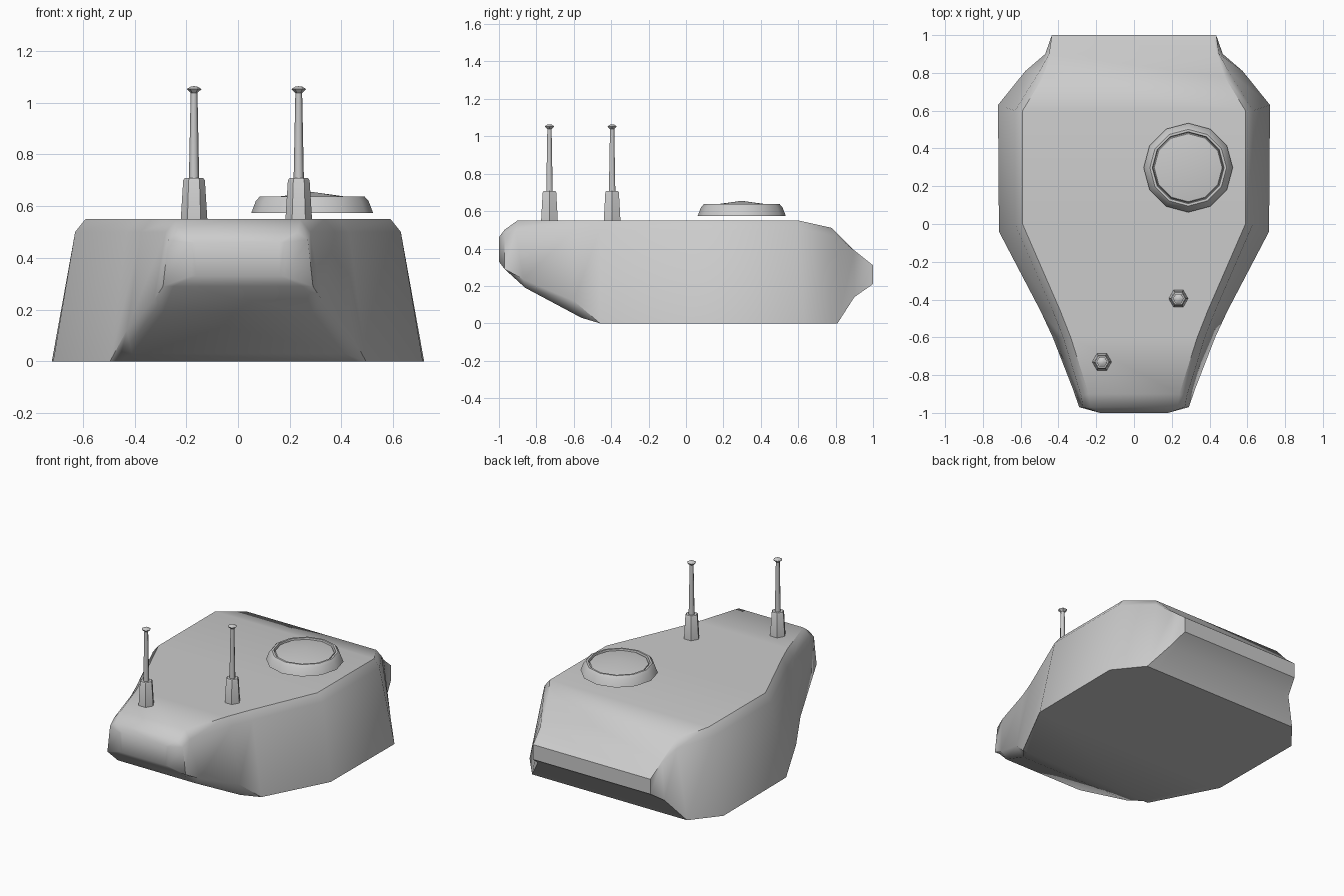
import bpy, bmesh, math

if "Cube" in bpy.data.objects:
    bpy.data.objects.remove(bpy.data.objects["Cube"])


def make_object(name, bm, angle):
    bmesh.ops.remove_doubles(bm, verts=bm.verts, dist=0.0005)
    bmesh.ops.recalc_face_normals(bm, faces=bm.faces)
    mesh = bpy.data.meshes.new(name)
    bm.to_mesh(mesh)
    bm.free()
    ob = bpy.data.objects.new(name, mesh)
    bpy.context.collection.objects.link(ob)
    bpy.ops.object.select_all(action='DESELECT')
    ob.select_set(True)
    bpy.context.view_layer.objects.active = ob
    bpy.ops.object.shade_smooth_by_angle(angle=math.radians(angle))
    return ob


def bridge(bm, a, b):
    n = len(a)
    for i in range(n):
        j = (i + 1) % n
        bm.faces.new((a[i], a[j], b[j], b[i]))


def lathe(name, profile, centre, sides, angle=35, phase=0.0):
    """Spin (radius, z) points about a vertical axis; radius 0 closes an end."""
    bm = bmesh.new()
    rings = []
    for r, z in profile:
        rings.append([bm.verts.new((centre[0] + r * math.cos(phase + 2 * math.pi * k / sides),
                                    centre[1] + r * math.sin(phase + 2 * math.pi * k / sides), z))
                      for k in range(sides)])
    for a, b in zip(rings, rings[1:]):
        bridge(bm, a, b)
    return make_object(name, bm, angle)


# Turret body: half sections from narrow front to wide back
# each is keel, lower edge, shoulder, roof edge as (x, y, z)
sections = [
    [(.16, -1.0, .33), (.18, -1.0, .33), (.18, -1.0, .46), (.16, -1.0, .46)],
    [(.25, -.97, .29), (.29, -.97, .29), (.27, -.97, .47), (.23, -.97, .50)],
    [(.29, -.86, .19), (.325, -.87, .235), (.28, -.91, .50), (.24, -.90, .55)],
    [(.41, -.56, .03), (.43, -.60, .12), (.375, -.60, .50), (.335, -.60, .55)],
    [(.46, -.46, .0), (.495, -.46, .0), (.43, -.46, .50), (.39, -.46, .55)],
    [(.66, -.04, .0), (.715, -.04, .0), (.63, 0.0, .50), (.59, 0.0, .55)],
    [(.66, .63, .0), (.72, .63, .0), (.63, .60, .50), (.59, .60, .55)],
    [(.50, .81, .0), (.575, .81, .0), (.50, .81, .46), (.48, .78, .51)],
    [(.43, .90, .14), (.47, .90, .14), (.45, .90, .39), (.44, .90, .39)],
    [(.42, 1.0, .21), (.435, 1.0, .21), (.435, 1.0, .31), (.42, 1.0, .31)],
]
bm = bmesh.new()
rings = []
for half in sections:
    loop = half + [(-x, y, z) for x, y, z in reversed(half)]
    rings.append([bm.verts.new(p) for p in loop])
for a, b in zip(rings, rings[1:]):
    bridge(bm, a, b)
bm.faces.new(rings[0])
bm.faces.new(rings[-1])
make_object("turret_body", bm, 42)

# Commander hatch: raised ring with a shallow domed lid
lathe("hatch_ring", [(.236, .573), (.218, .62), (.203, .637), (.19, .637), (.186, .615)],
      (.287, .298), 12, 40)
lathe("hatch_lid", [(.186, .615), (.18, .63), (0, .655)], (.287, .298), 12, 30)

# Two antennas: hexagonal socket, thin rod and small cap
for label, c in (("front", (-.17, -.73)), ("rear", (.235, -.395))):
    lathe(label + "_antenna_socket",
          [(0, .54), (.052, .54), (.042, .70), (.036, .708), (0, .708)], c, 6, 35)
    lathe(label + "_antenna_rod", [(.02, .70), (.013, 1.045)], c, 6, 70)
    lathe(label + "_antenna_cap",
          [(0, 1.038), (.013, 1.038), (.029, 1.053), (.012, 1.063), (0, 1.064)], c, 6, 30)
